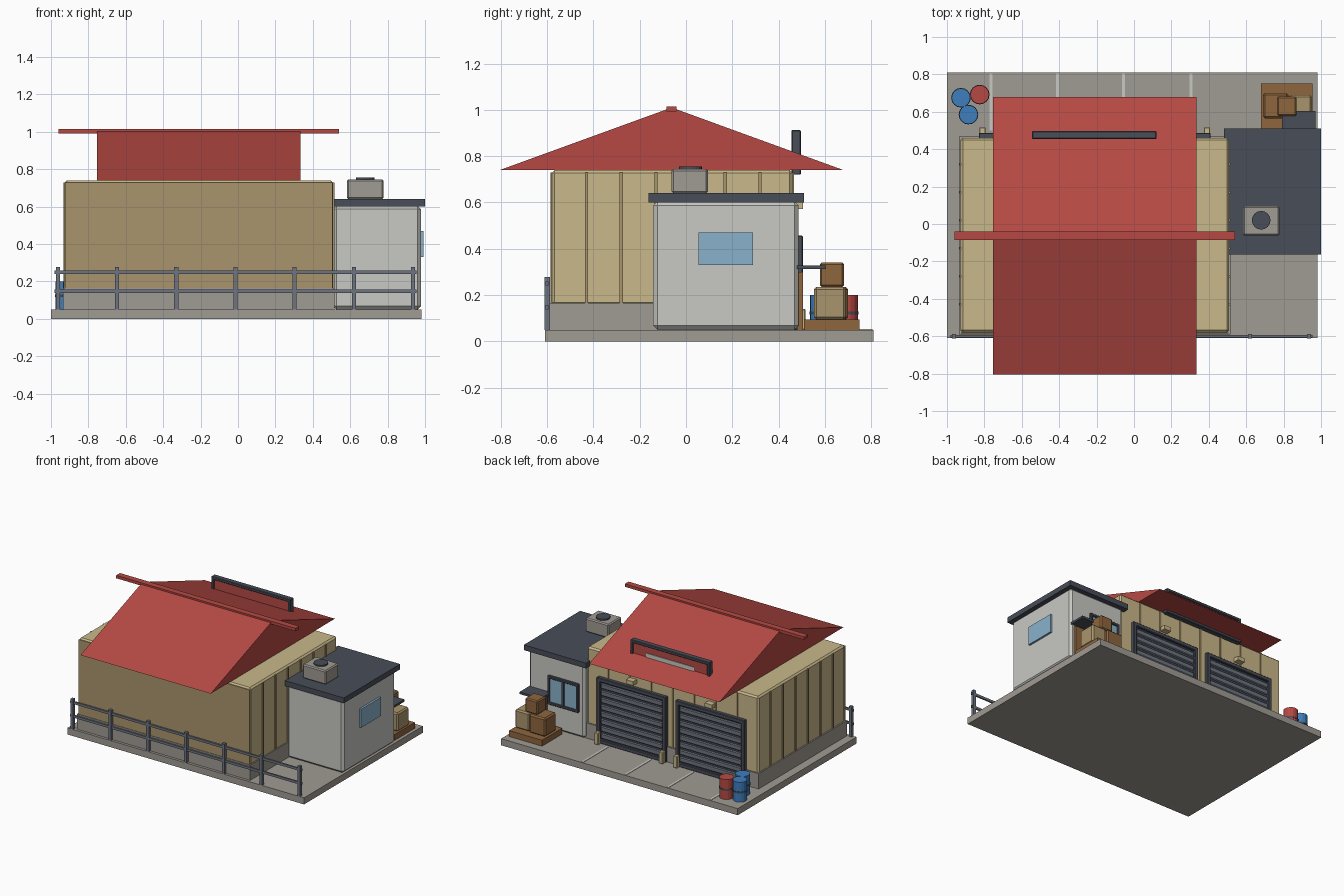
import bpy, bmesh, math

if "Cube" in bpy.data.objects:
    bpy.data.objects.remove(bpy.data.objects["Cube"])


def material(name, r, g, b):
    lin = [((c / 255 + 0.055) / 1.055) ** 2.4 for c in (r, g, b)]
    m = bpy.data.materials.new(name)
    m.diffuse_color = (*lin, 1)
    m.use_nodes = True
    m.node_tree.nodes["Principled BSDF"].inputs["Base Color"].default_value = m.diffuse_color
    return m


TAN = material("tan_cladding", 201, 184, 138)
DARK_TAN = material("dark_tan", 170, 149, 108)
RED = material("red_paint", 182, 73, 67)
CONCRETE = material("concrete", 160, 155, 147)
WHITE = material("pale_wall", 200, 200, 195)
DARK = material("dark_trim", 72, 77, 88)
STEEL = material("steel", 110, 116, 128)
GLASS = material("glass", 138, 178, 203)
BROWN = material("brown_wood", 143, 102, 62)
BLUE = material("blue_paint", 62, 126, 190)


def finish(bm, name, mat):
    bmesh.ops.recalc_face_normals(bm, faces=bm.faces)
    mesh = bpy.data.meshes.new(name)
    bm.to_mesh(mesh)
    bm.free()
    mesh.materials.append(mat)
    obj = bpy.data.objects.new(name, mesh)
    bpy.context.collection.objects.link(obj)
    return obj


def box(name, mat, x, y, z, bevel=0):
    """Box from (min, max) pairs, with optional chamfer."""
    bm = bmesh.new()
    bmesh.ops.create_cube(bm, size=1)
    for v in bm.verts:
        for i, (lo, hi) in enumerate((x, y, z)):
            v.co[i] = hi if v.co[i] > 0 else lo
    obj = finish(bm, name, mat)
    if bevel:
        mod = obj.modifiers.new("chamfer", "BEVEL")
        mod.width = bevel
        mod.segments = 1
    return obj


def cylinder(name, mat, x, y, z0, z1, r, sides=16):
    bm = bmesh.new()
    bmesh.ops.create_cone(bm, cap_ends=True, segments=sides, radius1=r, radius2=r, depth=z1 - z0)
    bmesh.ops.translate(bm, verts=bm.verts, vec=(x, y, (z0 + z1) / 2))
    return finish(bm, name, mat)


def frame(name, mat, x, y, z, w):
    """Rectangular frame facing along y."""
    for end in (x[0], x[1] - w):
        box(name + "_side", mat, (end, end + w), y, z, 0.004)
    for end in (z[0], z[1] - w):
        box(name + "_bar", mat, x, y, (end, end + w), 0.004)


# Ground slab and parking lines
box("ground_slab", CONCRETE, (-1, 0.98), (-0.61, 0.81), (0, 0.05))
for x in (-0.765, -0.41, -0.055, 0.305):
    box("parking_line", WHITE, (x - 0.008, x + 0.008), (0.5, 0.805), (0.05, 0.053))

# Main hall
box("hall_foundation", CONCRETE, (-0.935, 0.515), (-0.59, 0.467), (0.05, 0.165))
box("hall_walls", TAN, (-0.927, 0.508), (-0.58, 0.46), (0.155, 0.74), 0.012)
box("front_cladding", DARK_TAN, (-0.925, 0.506), (-0.586, -0.579), (0.165, 0.73))
for i in range(1, 7):
    y = -0.58 + 0.15 * i
    for x in (-0.929, 0.51):
        box("side_rib", DARK_TAN, (x - 0.005, x + 0.005), (y - 0.007, y + 0.007), (0.165, 0.73))
for i in range(1, 8):
    x = -0.93 + 0.18 * i
    box("back_rib", DARK_TAN, (x - 0.007, x + 0.007), (0.458, 0.466), (0.165, 0.73))

# Gable roof as an extruded triangle
bm = bmesh.new()
tri = bm.faces.new([bm.verts.new((-0.755, y, z)) for y, z in ((-0.805, 0.74), (0.68, 0.74), (-0.062, 1.01))])
ext = bmesh.ops.extrude_face_region(bm, geom=[tri])
bmesh.ops.translate(bm, vec=(1.09, 0, 0), verts=[g for g in ext["geom"] if isinstance(g, bmesh.types.BMVert)])
finish(bm, "gable_roof", RED)
box("ridge_cap", RED, (-0.96, 0.54), (-0.085, -0.04), (0.992, 1.014))

# Roof sign board
box("sign_panel", RED, (-0.53, 0.105), (0.463, 0.487), (0.73, 0.9))
frame("sign_frame", DARK, (-0.545, 0.12), (0.455, 0.497), (0.72, 0.912), 0.022)
box("sign_stripe", WHITE, (-0.41, -0.01), (0.486, 0.492), (0.79, 0.84))

# Roller doors, each with lamp and bollards
for x0, x1 in ((-0.83, -0.25), (-0.17, 0.41)):
    box("roller_door", DARK, (x0 + 0.01, x1 - 0.01), (0.455, 0.47), (0.05, 0.535))
    frame("door_frame", DARK, (x0, x1), (0.455, 0.487), (0.05, 0.545), 0.03)
    for i in range(8):
        z = 0.085 + 0.054 * i
        box("door_slat", STEEL, (x0 + 0.03, x1 - 0.03), (0.465, 0.479), (z, z + 0.04), 0.006)
    mid = (x0 + x1) / 2
    box("door_lamp", TAN, (mid - 0.03, mid + 0.03), (0.455, 0.505), (0.572, 0.602))
    for x in (x0 + 0.02, x1 - 0.02):
        box("bollard", TAN, (x - 0.017, x + 0.017), (0.483, 0.517), (0.05, 0.14), 0.004)

# Side office
box("office_walls", WHITE, (0.508, 0.978), (-0.142, 0.487), (0.05, 0.605), 0.018)
box("office_roof", DARK, (0.48, 1.0), (-0.163, 0.51), (0.6, 0.64))
box("side_window", GLASS, (0.97, 0.993), (0.055, 0.29), (0.33, 0.47))
box("back_window", GLASS, (0.56, 0.8), (0.48, 0.495), (0.25, 0.45))
frame("window_frame", DARK, (0.55, 0.81), (0.48, 0.505), (0.24, 0.457), 0.02)
box("window_mullion", DARK, (0.672, 0.688), (0.48, 0.503), (0.25, 0.45))
box("office_door", BROWN, (0.82, 0.945), (0.48, 0.505), (0.05, 0.3))
box("door_canopy", DARK, (0.79, 0.97), (0.48, 0.605), (0.312, 0.328))

# Rooftop cooling unit
box("cooling_unit", CONCRETE, (0.582, 0.778), (-0.062, 0.095), (0.64, 0.745), 0.008)
cylinder("cooling_fan", DARK, 0.68, 0.02, 0.74, 0.755, 0.05)

# Front fence
for i in range(7):
    x = -0.963 + 0.3165 * i
    box("fence_post", STEEL, (x - 0.011, x + 0.011), (-0.611, -0.588), (0.05, 0.278))
for z in (0.147, 0.25):
    box("fence_rail", STEEL, (-0.982, 0.955), (-0.606, -0.594), (z - 0.009, z + 0.009))

# Barrels with a dark hoop
for x, y, mat in ((-0.925, 0.675, BLUE), (-0.885, 0.585, BLUE), (-0.825, 0.692, RED)):
    cylinder("barrel", mat, x, y, 0.05, 0.2, 0.05)
    cylinder("barrel_hoop", DARK, x, y, 0.117, 0.129, 0.0525)

# Pallet and crates
box("pallet", BROWN, (0.68, 0.955), (0.51, 0.75), (0.05, 0.095))
box("large_crate", BROWN, (0.69, 0.825), (0.565, 0.7), (0.095, 0.235), 0.01)
box("tan_crate", DARK_TAN, (0.83, 0.95), (0.553, 0.69), (0.095, 0.235), 0.01)
box("top_crate", BROWN, (0.765, 0.87), (0.578, 0.683), (0.235, 0.34), 0.008)
